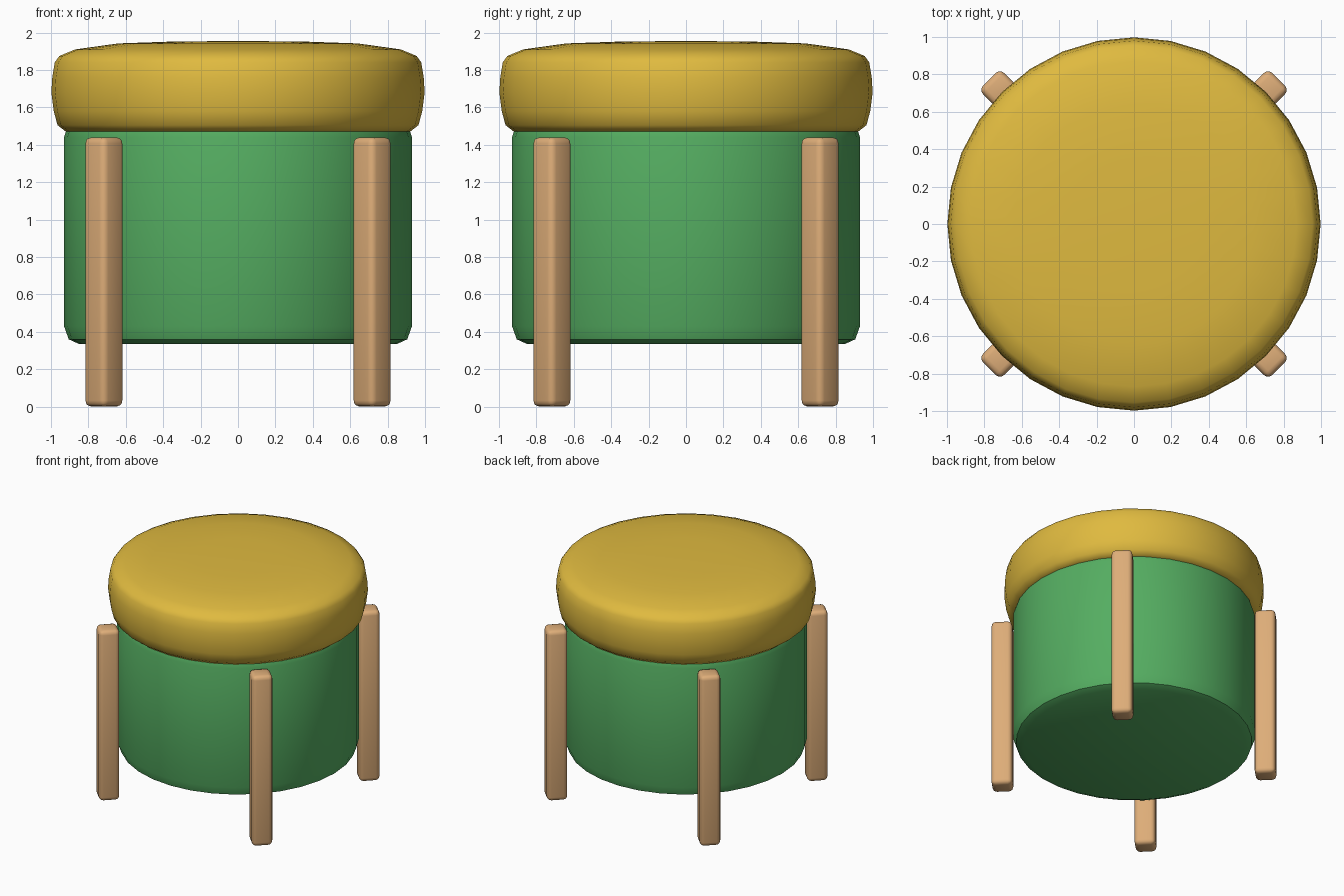
import bpy
import bmesh
import math
from mathutils import Matrix, Vector

default = bpy.data.objects.get("Cube")
if default:
    bpy.data.objects.remove(default)


def material(name, colour):
    mat = bpy.data.materials.new(name)
    mat.use_nodes = True
    rgba = (*colour, 1)
    mat.diffuse_color = rgba
    mat.node_tree.nodes["Principled BSDF"].inputs["Base Color"].default_value = rgba
    return mat


mustard = material("mustard fabric", (0.74, 0.49, 0.05))
green = material("green fabric", (0.09, 0.42, 0.12))
wood = material("light wood", (0.73, 0.42, 0.19))


def finish(bm, name, mat, angle):
    bmesh.ops.recalc_face_normals(bm, faces=bm.faces)
    mesh = bpy.data.meshes.new(name)
    bm.to_mesh(mesh)
    bm.free()
    mesh.materials.append(mat)
    obj = bpy.data.objects.new(name, mesh)
    bpy.context.collection.objects.link(obj)
    bpy.ops.object.select_all(action="DESELECT")
    obj.select_set(True)
    bpy.context.view_layer.objects.active = obj
    bpy.ops.object.shade_smooth_by_angle(angle=math.radians(angle))
    return obj


def lathe(name, profile, mat, angle, segments=32):
    """Spin (radius, height) points around the z axis."""
    bm = bmesh.new()
    verts = [bm.verts.new((r, 0, z)) for r, z in profile]
    edges = [bm.edges.new(pair) for pair in zip(verts, verts[1:])]
    bmesh.ops.spin(bm, geom=verts + edges, cent=(0, 0, 0), axis=(0, 0, 1),
                   angle=math.tau, steps=segments)
    bmesh.ops.remove_doubles(bm, verts=bm.verts, dist=0.0005)
    return finish(bm, name, mat, angle)


# Upholstered drum body
lathe("body", [(0, 0.335), (0.85, 0.335), (0.905, 0.36), (0.93, 0.43),
               (0.93, 1.44), (0.92, 1.47), (0, 1.48)], green, 35)

# Domed cushion
lathe("seat_cushion", [(0, 1.47), (0.92, 1.47), (0.965, 1.505), (0.985, 1.58),
                       (0.998, 1.68), (0.993, 1.76), (0.98, 1.84), (0.955, 1.875),
                       (0.87, 1.91), (0.64, 1.942), (0.35, 1.952), (0, 1.955)],
      mustard, 60)

# Four square legs with rounded edges, turned to the diagonals
LEG_HEIGHT = 1.44
LEG_WIDTH = 0.16
for y_name, sy in (("front", -1), ("back", 1)):
    for x_name, sx in (("right", -1), ("left", 1)):
        bm = bmesh.new()
        bmesh.ops.create_cube(bm, size=1)
        bmesh.ops.scale(bm, vec=(LEG_WIDTH, LEG_WIDTH, LEG_HEIGHT), verts=bm.verts)
        bmesh.ops.bevel(bm, geom=bm.edges[:], offset=0.033, segments=3,
                        profile=0.5, affect="EDGES")
        place = (Matrix.Translation(Vector((sx * 0.717, sy * 0.717, LEG_HEIGHT / 2)))
                 @ Matrix.Rotation(math.radians(45), 4, "Z"))
        bmesh.ops.transform(bm, matrix=place, verts=bm.verts)
        finish(bm, f"{y_name}_{x_name}_leg", wood, 40)
